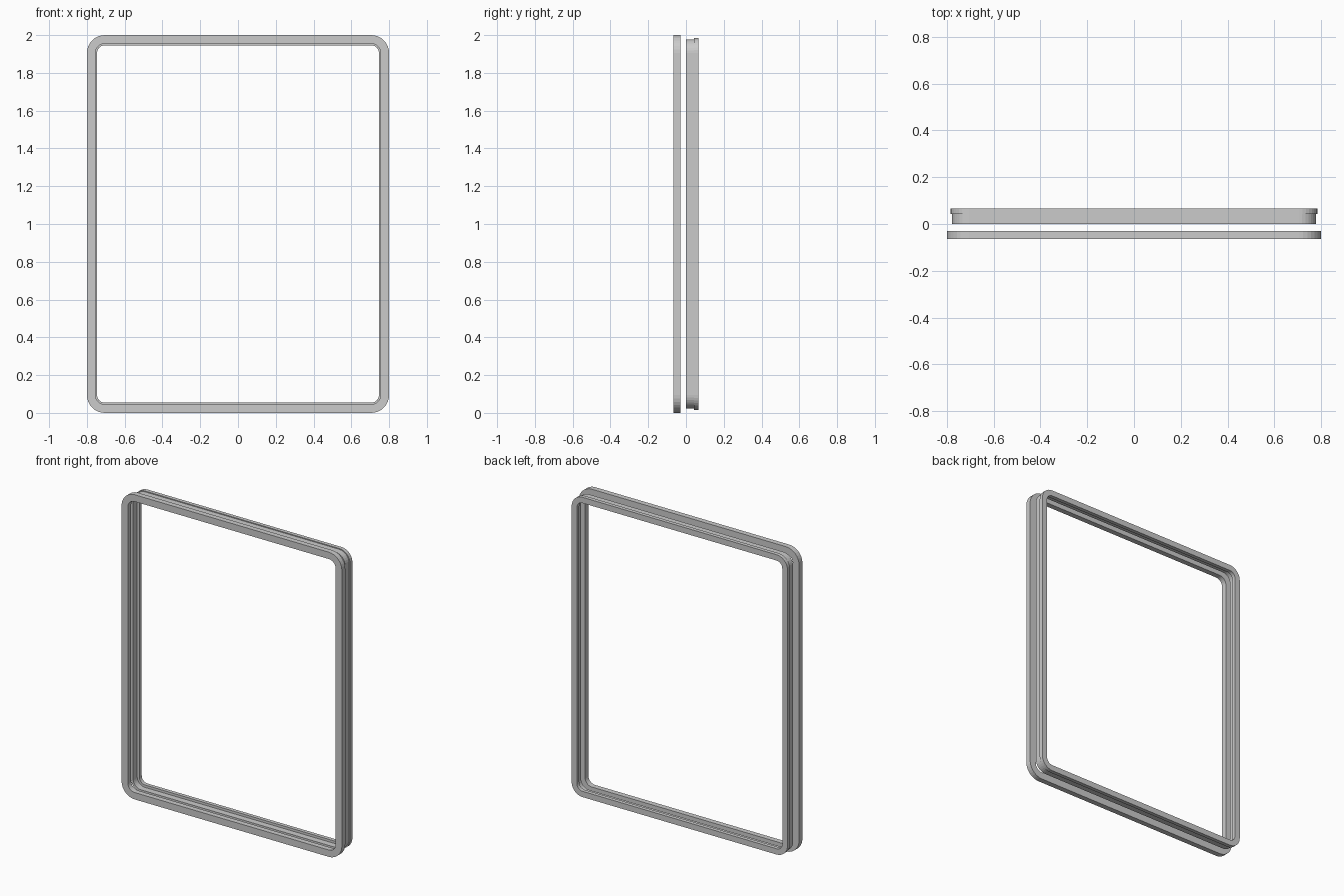
import bpy, bmesh, math

if "Cube" in bpy.data.objects:
    bpy.data.objects.remove(bpy.data.objects["Cube"])

def rounded_loop(half, radius, segs=8):
    """Rounded rectangle in x/z; keeps the 0.2 height difference of the frame."""
    hx, hz = half, half + 0.2
    pts = []
    for i, (sx, sz) in enumerate(((1, 1), (-1, 1), (-1, -1), (1, -1))):
        for k in range(segs + 1):
            a = math.pi / 2 * (i + k / segs)
            pts.append((sx * (hx - radius) + radius * math.cos(a),
                        1 + sz * (hz - radius) + radius * math.sin(a)))
    return pts

def ring(name, section):
    """Sweep a closed (half width, y) section round the rounded rectangle."""
    bm = bmesh.new()
    loops = [[bm.verts.new((x, y, z)) for x, z in rounded_loop(h, 0.095 + h - 0.8)]
             for h, y in section]
    n = len(loops[0])
    for a, b in zip(loops, loops[1:] + loops[:1]):
        for i in range(n):
            j = (i + 1) % n
            bm.faces.new((a[i], a[j], b[j], b[i]))
    bmesh.ops.recalc_face_normals(bm, faces=bm.faces)
    me = bpy.data.meshes.new(name)
    bm.to_mesh(me)
    bm.free()
    ob = bpy.data.objects.new(name, me)
    bpy.context.collection.objects.link(ob)

# Flat front trim ring
ring("front_trim", [(0.8, -0.065), (0.8, -0.03), (0.755, -0.03), (0.755, -0.065)])

# Rear frame with a raised outer lip and a stepped inside
ring("rear_frame", [(0.778, 0.0), (0.778, 0.042), (0.784, 0.042), (0.784, 0.067),
                    (0.746, 0.067), (0.746, 0.042), (0.762, 0.042), (0.762, 0.0)])
